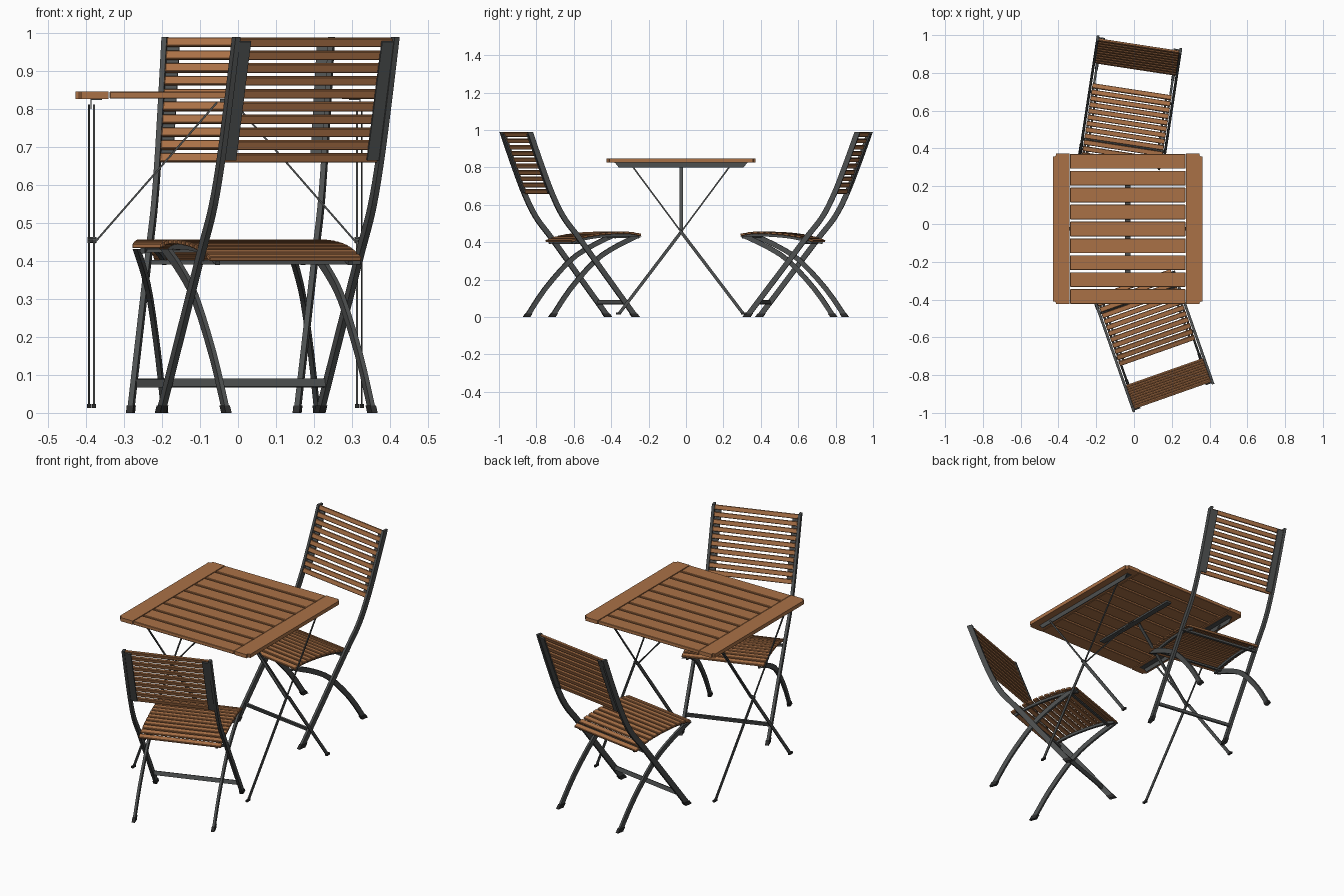
import bpy, bmesh, math
from mathutils import Vector, Matrix

if "Cube" in bpy.data.objects:
    bpy.data.objects.remove(bpy.data.objects["Cube"])


def material(name, col):
    m = bpy.data.materials.new(name)
    m.diffuse_color = (*col, 1)
    m.use_nodes = True
    m.node_tree.nodes["Principled BSDF"].inputs["Base Color"].default_value = m.diffuse_color
    return m


WOOD = material("warm wood", (0.40, 0.165, 0.062))
METAL = material("dark grey metal", (0.075, 0.08, 0.08))
RUBBER = material("black rubber", (0.025, 0.025, 0.025))


def finish(name, bm, mat, frame):
    bmesh.ops.recalc_face_normals(bm, faces=bm.faces[:])
    me = bpy.data.meshes.new(name)
    bm.to_mesh(me)
    bm.free()
    me.materials.append(mat)
    ob = bpy.data.objects.new(name, me)
    ob.matrix_world = frame
    bpy.context.collection.objects.link(ob)
    return ob


def add_box(bm, loc, size, rot=None, bevel=0.0):
    """Box added to a bmesh, optionally tilted and with softened edges."""
    m = Matrix.Translation(loc) @ (rot or Matrix()) @ Matrix.Diagonal((*size, 1))
    vs = bmesh.ops.create_cube(bm, size=1, matrix=m)["verts"]
    if bevel:
        es = list({e for v in vs for e in v.link_edges})
        bmesh.ops.bevel(bm, geom=es, offset=bevel, segments=1, affect='EDGES')
    return vs


def add_bar(bm, path, width, thick, x, flat=True):
    """Flat bar following a (y, z) path; flat ends are cut level with the floor."""
    pts = [Vector(p) for p in path]
    rings = []
    for i, p in enumerate(pts):
        t = (pts[min(i + 1, len(pts) - 1)] - pts[max(i - 1, 0)]).normalized()
        n = Vector((-t.y, t.x))
        if flat and i in (0, len(pts) - 1):
            n = Vector((1 / n.x, 0))
        n *= width / 2
        rings.append([bm.verts.new((x + s * thick / 2, p.x + k * n.x, p.y + k * n.y))
                      for s, k in ((-1, -1), (1, -1), (1, 1), (-1, 1))])
    for a, b in zip(rings, rings[1:]):
        for j in range(4):
            k = (j + 1) % 4
            bm.faces.new((a[j], a[k], b[k], b[j]))
    bm.faces.new(rings[0])
    bm.faces.new(rings[-1])


def smooth_path(pts, n=5):
    """Catmull-Rom curve through the points."""
    p = [Vector(q) for q in pts]
    p = [2 * p[0] - p[1]] + p + [2 * p[-1] - p[-2]]
    out = []
    for i in range(1, len(p) - 2):
        a, b, c, d = p[i - 1:i + 3]
        for s in range(n):
            t = s / n
            out.append(0.5 * (2 * b + (c - a) * t + (2 * a - 5 * b + 4 * c - d) * t * t
                              + (3 * b - a - 3 * c + d) * t ** 3))
    return out + [p[-2]]


def at(path, y):
    """Height and slope angle of a path at y."""
    for a, b in zip(path, path[1:]):
        if a.x <= y <= b.x:
            d = b - a
            return a.y + d.y * (y - a.x) / d.x, math.atan2(d.y, d.x)
    return path[-1].y, 0


# ---------- folding chair, facing local +y, top of the back at y = 0 ----------
LONG = smooth_path([(0, .99), (.06, .825), (.125, .66), (.19, .535), (.28, .42), (.44, .21), (.6, 0)])
SHORT = smooth_path([(.13, 0), (.235, .15), (.375, .30), (.49, .375), (.61, .432)], 3)
SEAT = smooth_path([(.24, .405), (.31, .428), (.40, .443), (.50, .450), (.58, .449), (.64, .438)], 6)


def chair(tag, frame):
    # long legs running up into the back, crossed by shorter legs
    bm = bmesh.new()
    for s in (-1, 1):
        add_bar(bm, LONG, .028, .014, s * .222)
    finish(tag + "_long_legs", bm, METAL, frame)
    bm = bmesh.new()
    for s in (-1, 1):
        add_bar(bm, SHORT, .026, .012, s * .204)
    finish(tag + "_short_legs", bm, METAL, frame)

    # rubber feet
    bm = bmesh.new()
    for s in (-1, 1):
        add_bar(bm, [(.6, 0), (.585, .02)], .033, .018, s * .222)
        add_bar(bm, [(.13, 0), (.144, .02)], .031, .016, s * .204)
    finish(tag + "_feet", bm, RUBBER, frame)

    # low stretcher, seat crossbars and under-seat rails
    bm = bmesh.new()
    add_box(bm, (0, .54, .079), (.444, .008, .022), Matrix.Rotation(-.3, 4, 'X'))
    finish(tag + "_stretcher", bm, METAL, frame)
    bm = bmesh.new()
    add_box(bm, (0, .285, .397), (.444, .014, .012))
    add_box(bm, (0, .59, .427), (.40, .012, .010))
    rail = [p - Vector((0, .013)) for p in SEAT[1:-1]]
    for s in (-1, 1):
        add_bar(bm, rail, .014, .012, s * .185, False)
    finish(tag + "_seat_frame", bm, METAL, frame)

    # seat slats
    bm = bmesh.new()
    for i in range(12):
        y = .253 + i * .0335
        z, ang = at(SEAT, y)
        add_box(bm, (0, y, z), (.424, .026, .012), Matrix.Rotation(ang, 4, 'X'), .002)
    finish(tag + "_seat_slats", bm, WOOD, frame)

    # back slats with mounting strips behind them
    tilt = math.atan2(.125, .33)
    bm = bmesh.new()
    for i in range(10):
        z = .976 - i * .0338
        add_box(bm, (0, (.99 - z) * .379 + .004, z), (.430, .012, .024),
                Matrix.Rotation(tilt, 4, 'X'), .002)
    finish(tag + "_back_slats", bm, WOOD, frame)
    bm = bmesh.new()
    for s in (-1, 1):
        add_box(bm, (s * .199, .165 * .379 - .007, .822), (.032, .007, .335),
                Matrix.Rotation(tilt, 4, 'X'))
    finish(tag + "_back_strips", bm, METAL, frame)


chair("front_chair", Matrix.Translation((.205, -.908, 0)) @ Matrix.Rotation(math.radians(19.4), 4, 'Z'))
chair("rear_chair", Matrix.Translation((.027, .950, 0)) @ Matrix.Rotation(math.radians(171.3), 4, 'Z'))

# ---------- folding table ----------
T = Matrix.Translation((-.033, -.026, 0))

# slatted top
bm = bmesh.new()
for i in range(9):
    add_box(bm, (0, (i - 4) * .0895, .837), (.610, .078, .019), None, .002)
finish("table_slats", bm, WOOD, T)

# end boards with rounded outer corners
bm = bmesh.new()
for s in (-1, 1):
    vs = add_box(bm, (s * .351, 0, .837), (.087, .796, .020))
    es = {e for v in vs for e in v.link_edges
          if all(abs(w.co.x) > .37 for w in e.verts) and abs(e.verts[0].co.z - e.verts[1].co.z) > .01}
    bmesh.ops.bevel(bm, geom=list(es), offset=.014, segments=3, affect='EDGES')
finish("table_end_boards", bm, WOOD, T)

# thin angle rails and central bar under the top
bm = bmesh.new()
for s in (-1, 1):
    add_box(bm, (s * .340, 0, .826), (.030, .71, .003))
    vs = add_box(bm, (s * .354, 0, .8135), (.003, .71, .026))
    for v in vs:
        if v.co.z < .81:
            v.co.y *= .94
finish("table_rails", bm, METAL, T)
bm = bmesh.new()
add_box(bm, (0, 0, .822), (.030, .54, .010))
finish("table_centre_bar", bm, METAL, T)

# crossed legs, slimmer above the pivot
bm = bmesh.new()
feet = bmesh.new()
for s in (-1, 1):
    for k, x in ((-1, .346), (1, .359)):
        add_bar(bm, [(k * .335, .014), (0, .455)], .017, .005, s * x)
        add_bar(bm, [(0, .455), (-k * .265, .812)], .008, .005, s * x)
        add_box(feet, (s * x, k * .335, .018), (.011, .028, .010))
    # pivot pin
    bmesh.ops.create_cone(bm, cap_ends=True, segments=10, radius1=.008, radius2=.008, depth=.024,
                          matrix=Matrix.Translation((s * .352, 0, .455)) @ Matrix.Rotation(math.pi / 2, 4, 'Y'))
finish("table_legs", bm, METAL, T)
finish("table_feet", feet, RUBBER, T)

# diagonal braces from the leg pivots to the central bar
bm = bmesh.new()
for s in (-1, 1):
    a, b = Vector((s * .346, 0, .447)), Vector((s * .022, 0, .818))
    d = b - a
    add_box(bm, (a + b) / 2, (.005, .018, d.length), Matrix.Rotation(math.atan2(d.x, d.z), 4, 'Y'))
finish("table_braces", bm, METAL, T)
